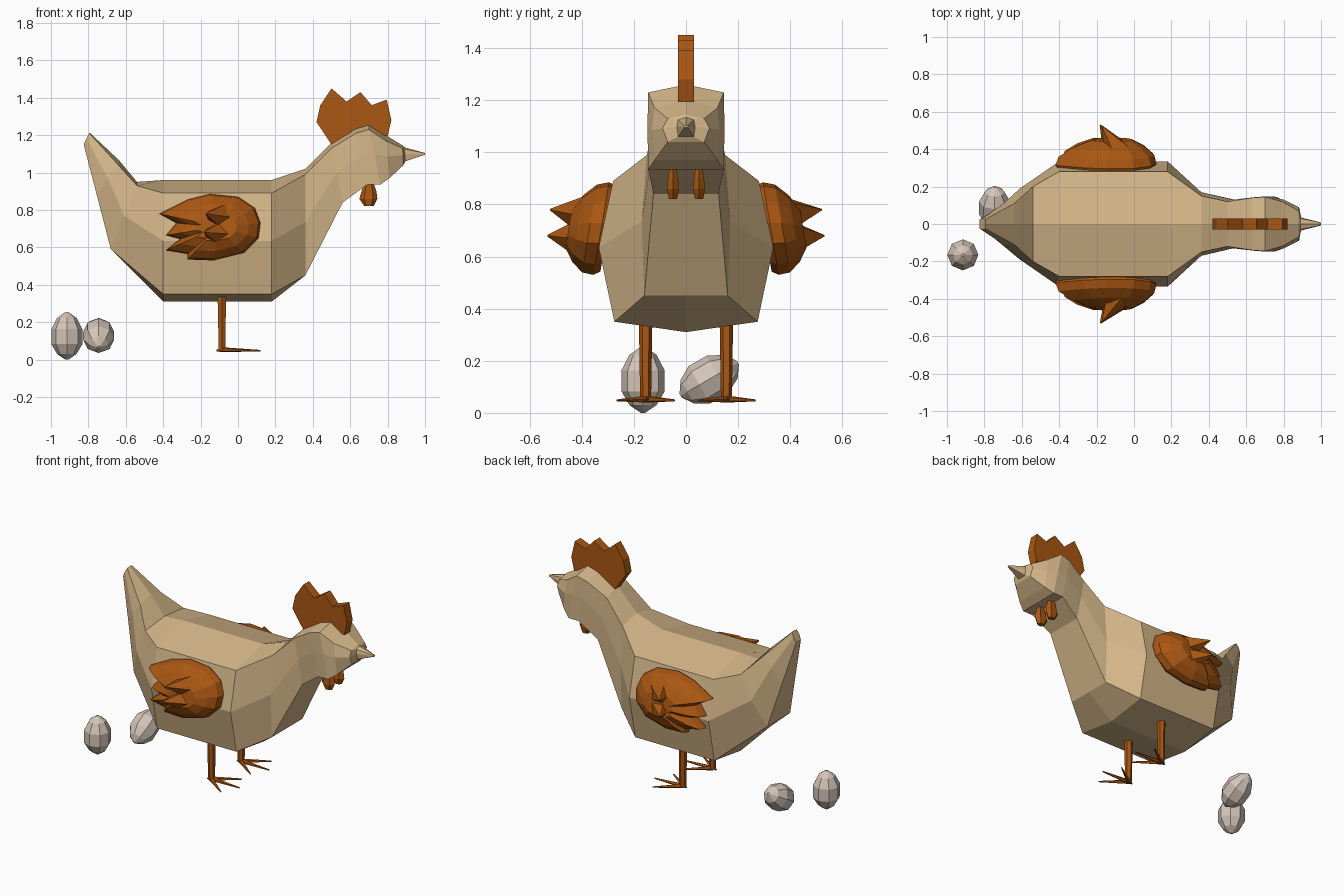
import bpy, bmesh, math
from mathutils import Vector, Matrix


def material(name, rgb):
    m = bpy.data.materials.new(name)
    m.diffuse_color = (*rgb, 1)
    return m


TAN = material("tan feathers", (0.66, 0.47, 0.25))
RUST = material("rust orange", (0.40, 0.095, 0.006))
SHELL = material("egg shell", (0.66, 0.56, 0.48))


def make(name, bm, mat):
    bmesh.ops.recalc_face_normals(bm, faces=bm.faces)
    me = bpy.data.meshes.new(name)
    bm.to_mesh(me)
    bm.free()
    me.materials.append(mat)
    ob = bpy.data.objects.new(name, me)
    bpy.context.collection.objects.link(ob)
    return ob


def loft(bm, rings):
    """Skin a list of equal-length point rings and cap both ends."""
    vs = [[bm.verts.new(p) for p in r] for r in rings]
    n = len(vs[0])
    for a, b in zip(vs, vs[1:]):
        for i in range(n):
            j = (i + 1) % n
            bm.faces.new((a[i], a[j], b[j], b[i]))
    bm.faces.new(vs[0])
    bm.faces.new(vs[-1])


def rod(bm, a, b, r1, r2, n=6):
    """Tapered stick from a to b."""
    a, b = Vector(a), Vector(b)
    q = (b - a).to_track_quat('Z', 'Y')
    ring = lambda c, r: [c + q @ Vector((r * math.cos(t), r * math.sin(t), 0))
                         for t in (2 * math.pi * i / n for i in range(n))]
    loft(bm, [ring(a, r1), ring(b, r2)])


# Body, tail, neck, head and beak: one loft of slanted eight-point rings
# top x, top z, bottom x, bottom z, top / middle / bottom half width, top drop, bottom rise
SECTIONS = [
    (-0.795, 1.215, -0.825, 1.15, 0.025, 0.03, 0.025, 0.005, 0.0),
    (-0.64, 1.07, -0.755, 0.88, 0.11, 0.11, 0.07, 0.03, 0.0),
    (-0.54, 0.95, -0.68, 0.59, 0.20, 0.19, 0.12, 0.02, 0.0),
    (-0.40, 0.96, -0.40, 0.31, 0.28, 0.335, 0.275, 0.07, 0.04),
    (0.18, 0.96, 0.18, 0.31, 0.28, 0.335, 0.275, 0.07, 0.04),
    (0.36, 1.02, 0.36, 0.45, 0.15, 0.17, 0.16, 0.03, 0.0),
    (0.50, 1.16, 0.56, 0.84, 0.12, 0.13, 0.125, 0.03, 0.0),
    (0.63, 1.24, 0.69, 0.935, 0.14, 0.145, 0.145, 0.03, 0.0),
    (0.70, 1.26, 0.76, 0.935, 0.145, 0.148, 0.145, 0.03, 0.0),
    (0.79, 1.20, 0.81, 0.97, 0.12, 0.13, 0.12, 0.03, 0.0),
    (0.88, 1.145, 0.885, 1.04, 0.07, 0.09, 0.07, 0.015, 0.0),
    (0.89, 1.135, 0.895, 1.06, 0.03, 0.035, 0.03, 0.01, 0.0),
    (1.0, 1.105, 1.0, 1.095, 0.006, 0.008, 0.006, 0.002, 0.0),
]
rings = []
for xt, zt, xb, zb, wt, wm, wb, drop, rise in SECTIONS:
    xm, zm = (xt + xb) / 2, (zt + zb) / 2
    side = [(xt, wt, zt - drop), (xm, wm, zm), (xb, wb, zb + rise)]
    rings.append([(xt, 0, zt)] + side + [(xb, 0, zb)]
                 + [(x, -y, z) for x, y, z in reversed(side)])
bm = bmesh.new()
loft(bm, rings)
make("body", bm, TAN)

# Comb: extruded zigzag plate
COMB = [(0.50, 1.15), (0.42, 1.27), (0.44, 1.36), (0.50, 1.45), (0.58, 1.38), (0.655, 1.43),
        (0.715, 1.36), (0.795, 1.39), (0.82, 1.28), (0.80, 1.195), (0.70, 1.22)]
bm = bmesh.new()
loft(bm, [[(x, y, z) for x, z in COMB] for y in (-0.03, 0.03)])
make("comb", bm, RUST)

# Wing outline with three feather tips at the back
WING = [(0.12, 0.73), (0.09, 0.81), (0.0, 0.87), (-0.15, 0.885), (-0.27, 0.855), (-0.42, 0.78),
        (-0.33, 0.73), (-0.385, 0.665), (-0.31, 0.645), (-0.385, 0.585), (-0.27, 0.565),
        (-0.27, 0.535), (-0.13, 0.53), (0.03, 0.57), (0.11, 0.65)]
WING_LAYERS = [(0.93, 0.0), (1.0, 0.025), (0.95, 0.07), (0.72, 0.115), (0.42, 0.15)]

for s, side in ((-1, "right"), (1, "left")):
    # Wing: stacked shrinking outlines that lean with the body, plus outward feather tips
    bm = bmesh.new()
    cx, cz = -0.10, 0.71
    loft(bm, [[(cx + (x - cx) * k, s * (0.30 + 0.17 * (0.71 - z) * k + out), cz + (z - cz) * k)
               for x, z in WING] for k, out in WING_LAYERS])
    rod(bm, (-0.09, s * 0.39, 0.76), (-0.17, s * 0.52, 0.78), 0.075, 0.004, 5)
    rod(bm, (-0.09, s * 0.39, 0.67), (-0.18, s * 0.53, 0.68), 0.085, 0.004, 5)
    make(side + "_wing", bm, RUST)

    # Wattle: small faceted drop under the head
    bm = bmesh.new()
    drop = [(0.96, 0.70, 0.012, 0.02), (0.90, 0.70, 0.022, 0.04),
            (0.86, 0.697, 0.027, 0.048), (0.82, 0.70, 0.018, 0.025)]
    loft(bm, [[(x + rx * math.cos(t), s * 0.05 + ry * math.sin(t), z)
               for t in (math.pi / 3 * i for i in range(6))] for z, x, ry, rx in drop])
    make(side + "_wattle", bm, RUST)

    # Leg with a back claw and splayed toes
    bm = bmesh.new()
    y = s * 0.155
    rod(bm, (-0.085, y, 0.05), (-0.087, y, 0.36), 0.021, 0.026)
    for dx, dy in ((0.21, 0.0), (0.15, 0.11), (0.15, -0.11), (-0.025, 0.0)):
        rod(bm, (-0.09, y, 0.053), (-0.09 + dx, y + dy, 0.048), 0.014, 0.004, 5)
    make(side + "_leg", bm, RUST)

# Eggs: eight-sided barrels with pointed ends, one standing and one tilted
EGG = [(0.008, -0.128), (0.052, -0.098), (0.083, -0.045), (0.083, 0.035), (0.052, 0.095), (0.008, 0.126)]
for name, loc, tilt in (("standing_egg", (-0.915, -0.165, 0.128), 0),
                        ("tilted_egg", (-0.745, 0.09, 0.13), -60)):
    bm = bmesh.new()
    loft(bm, [[(r * math.cos(t), r * math.sin(t), z)
               for t in (math.pi / 4 * i for i in range(8))] for r, z in EGG])
    bm.transform(Matrix.Translation(loc) @ Matrix.Rotation(math.radians(tilt), 4, 'X'))
    make(name, bm, SHELL)
